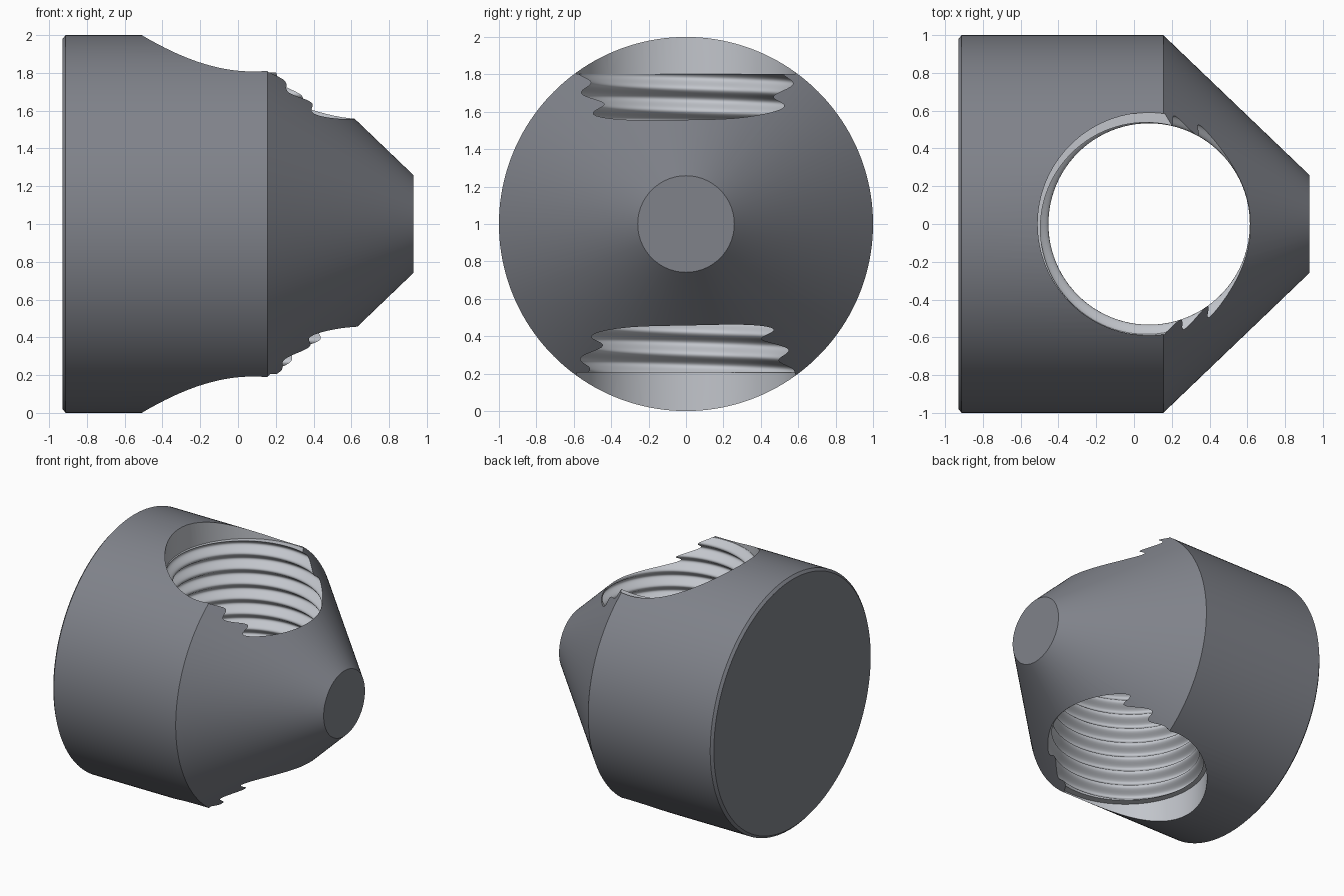
import bpy, bmesh
from math import sin, cos, pi, radians

if "Cube" in bpy.data.objects:
    bpy.data.objects.remove(bpy.data.objects["Cube"])


def material(name, color):
    mat = bpy.data.materials.new(name)
    mat.diffuse_color = (*color, 1)
    mat.use_nodes = True
    mat.node_tree.nodes["Principled BSDF"].inputs["Base Color"].default_value = mat.diffuse_color
    return mat


dark_steel = material("dark_steel", (0.215, 0.225, 0.255))
cut_steel = material("cut_steel", (0.54, 0.56, 0.60))


def mesh_object(name, rings, mat_index):
    """Closed solid from stacked rings of points, capped at both ends."""
    bm = bmesh.new()
    loops = [[bm.verts.new(p) for p in ring] for ring in rings]
    n = len(loops[0])
    for a, b in zip(loops, loops[1:]):
        for i in range(n):
            j = (i + 1) % n
            bm.faces.new((a[i], a[j], b[j], b[i]))
    bm.faces.new(loops[0][::-1])
    bm.faces.new(loops[-1])
    bmesh.ops.recalc_face_normals(bm, faces=bm.faces)
    for f in bm.faces:
        f.material_index = mat_index
    mesh = bpy.data.meshes.new(name)
    bm.to_mesh(mesh)
    bm.free()
    mesh.materials.append(dark_steel)
    mesh.materials.append(cut_steel)
    obj = bpy.data.objects.new(name, mesh)
    bpy.context.collection.objects.link(obj)
    return obj


# Barrel body: chamfered cylinder with a blunt conical nose, along x
N = 160
profile = [(-0.93, 0.98), (-0.912, 1.0), (0.155, 1.0), (0.93, 0.258)]
body = mesh_object("barrel_nut_body", [
    [(x, r * cos(2 * pi * i / N), 1 + r * sin(2 * pi * i / N)) for i in range(N)]
    for x, r in profile], 0)

# Threaded hole cutter: plain counterbores with a helical thread between
HOLE_X, MINOR, MAJOR, BORE = 0.08, 0.533, 0.588, 0.59
PITCH, PHASE, LOW, HIGH, M = 0.1183, 1.724, 0.205, 1.802, 96


def plain_ring(z):
    return [(HOLE_X + BORE * cos(2 * pi * i / M), BORE * sin(2 * pi * i / M), z)
            for i in range(M)]


def thread_ring(z):
    ring = []
    for i in range(M):
        a = 2 * pi * i / M
        wave = 0.5 + 0.5 * cos(2 * pi * (z - PHASE) / PITCH - a)
        r = MINOR + (MAJOR - MINOR) * wave
        ring.append((HOLE_X + r * cos(a), r * sin(a), z))
    return ring


ROWS = 200
rings = [plain_ring(-0.2), plain_ring(LOW)]
rings += [thread_ring(LOW + (HIGH - LOW) * k / ROWS) for k in range(ROWS + 1)]
rings += [plain_ring(HIGH), plain_ring(2.2)]
cutter = mesh_object("thread_cutter", rings, 1)

# Cut the hole; the cut surfaces keep the lighter colour
mod = body.modifiers.new("threaded_hole", 'BOOLEAN')
mod.operation = 'DIFFERENCE'
mod.solver = 'MANIFOLD'
mod.object = cutter
bpy.context.view_layer.objects.active = body
body.select_set(True)
bpy.ops.object.modifier_apply(modifier=mod.name)
bpy.data.objects.remove(cutter, do_unlink=True)

# Smooth shading with crisp edges
bpy.ops.object.shade_smooth_by_angle(angle=radians(38))
